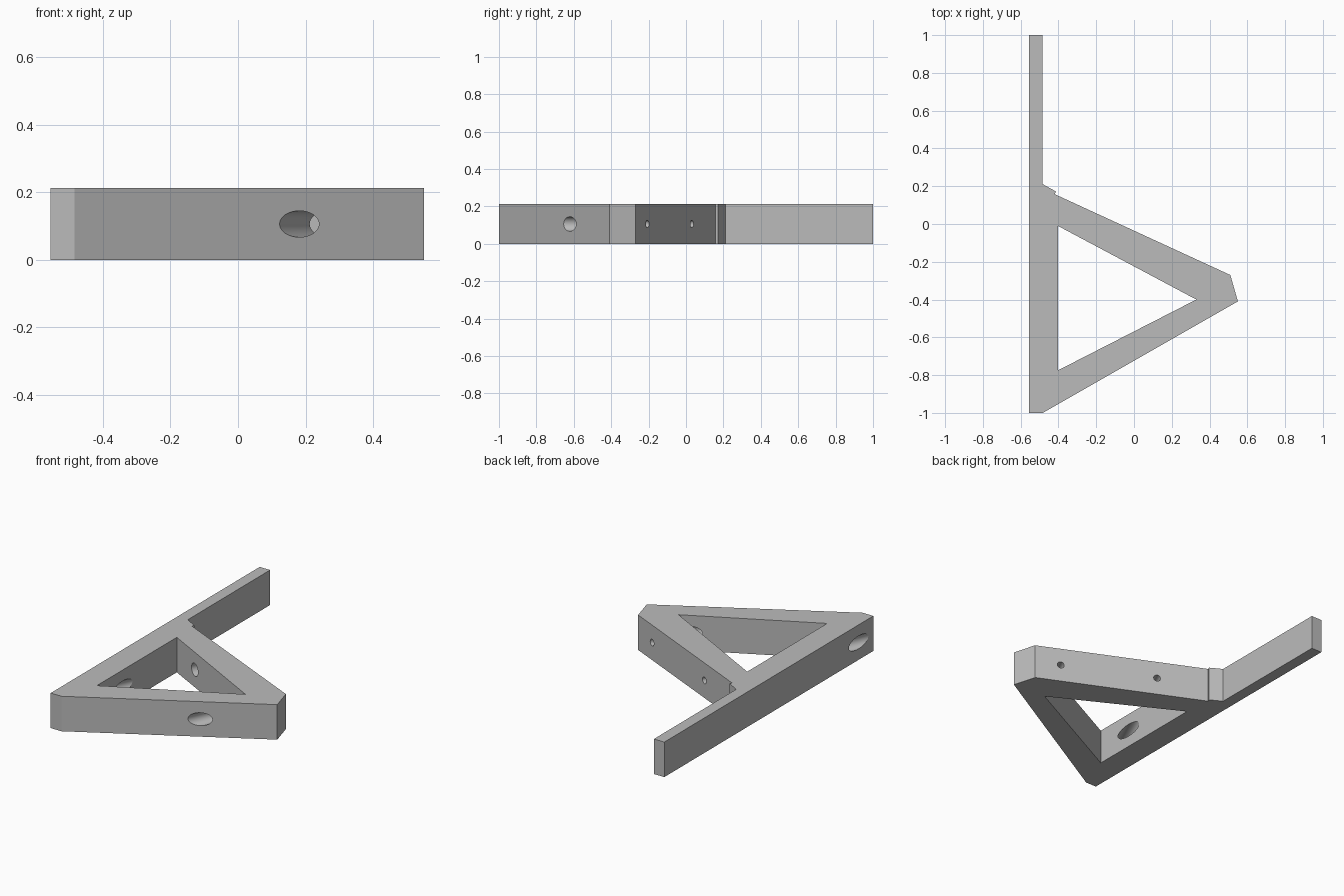
import bpy, bmesh
from mathutils import Vector

cube = bpy.data.objects.get("Cube")
if cube:
    bpy.data.objects.remove(cube, do_unlink=True)

HEIGHT = 0.212
MID = HEIGHT / 2

grey = bpy.data.materials.new("plain grey")
grey.use_nodes = True
colour = (0.5, 0.5, 0.5, 1)
grey.diffuse_color = colour
grey.node_tree.nodes["Principled BSDF"].inputs["Base Color"].default_value = colour


def link_mesh(name, bm):
    bmesh.ops.recalc_face_normals(bm, faces=bm.faces[:])
    mesh = bpy.data.meshes.new(name)
    bm.to_mesh(mesh)
    bm.free()
    mesh.materials.append(grey)
    obj = bpy.data.objects.new(name, mesh)
    bpy.context.collection.objects.link(obj)
    return obj


def prism(name, outline, bottom, top):
    """Extrude a plan outline upward."""
    bm = bmesh.new()
    face = bm.faces.new([bm.verts.new((x, y, bottom)) for x, y in outline])
    raised = bmesh.ops.extrude_face_region(bm, geom=[face])
    verts = [v for v in raised["geom"] if isinstance(v, bmesh.types.BMVert)]
    bmesh.ops.translate(bm, verts=verts, vec=(0, 0, top - bottom))
    return link_mesh(name, bm)


def rod(name, start, end, radius):
    """Cylinder between two points."""
    axis = end - start
    bm = bmesh.new()
    bmesh.ops.create_cone(bm, cap_ends=True, segments=40, radius1=radius,
                          radius2=radius, depth=axis.length)
    obj = link_mesh(name, bm)
    obj.location = (start + end) / 2
    obj.rotation_euler = axis.to_track_quat("Z", "Y").to_euler()
    return obj


def cut(target, cutter):
    """Subtract a helper and discard it."""
    cutter.hide_render = True
    mod = target.modifiers.new("cut", "BOOLEAN")
    mod.operation = "DIFFERENCE"
    mod.solver = "EXACT"
    mod.object = cutter
    bpy.context.view_layer.update()
    bpy.ops.object.select_all(action="DESELECT")
    target.select_set(True)
    bpy.context.view_layer.objects.active = target
    bpy.ops.object.modifier_apply(modifier=mod.name)
    bpy.data.objects.remove(cutter, do_unlink=True)


# Bracket outline: long spine, notch, sloping mount arm, blunt nose, brace
bracket = prism("bracket", [
    (-0.555, -1), (-0.483, -1), (0.55, -0.41), (0.51, -0.27),
    (-0.42, 0.158), (-0.413, 0.172), (-0.485, 0.212), (-0.485, 1), (-0.555, 1),
], 0, HEIGHT)

# Triangular opening
cut(bracket, prism("opening_cutter",
                   [(-0.403, -0.775), (0.33, -0.4), (-0.403, -0.01)],
                   -0.1, HEIGHT + 0.1))

# Screw holes square to the mount face, each with a wide tool bore behind it
axis = Vector((0.428, 0.93, 0)).normalized()
for x, y, reach in ((0.372, -0.206, 0.66), (-0.145, 0.032, 1.15)):
    mouth = Vector((x, y, MID))
    cut(bracket, rod("tool_bore_cutter", mouth - axis * reach, mouth - axis * 0.08, 0.039))
    cut(bracket, rod("screw_hole_cutter", mouth - axis * 0.12, mouth + axis * 0.06, 0.02))

bpy.ops.object.select_all(action="DESELECT")
bracket.select_set(True)
bpy.context.view_layer.objects.active = bracket
# Angle low enough to keep the notch and nose edges crisp
bpy.ops.object.shade_smooth_by_angle(angle=0.35)
